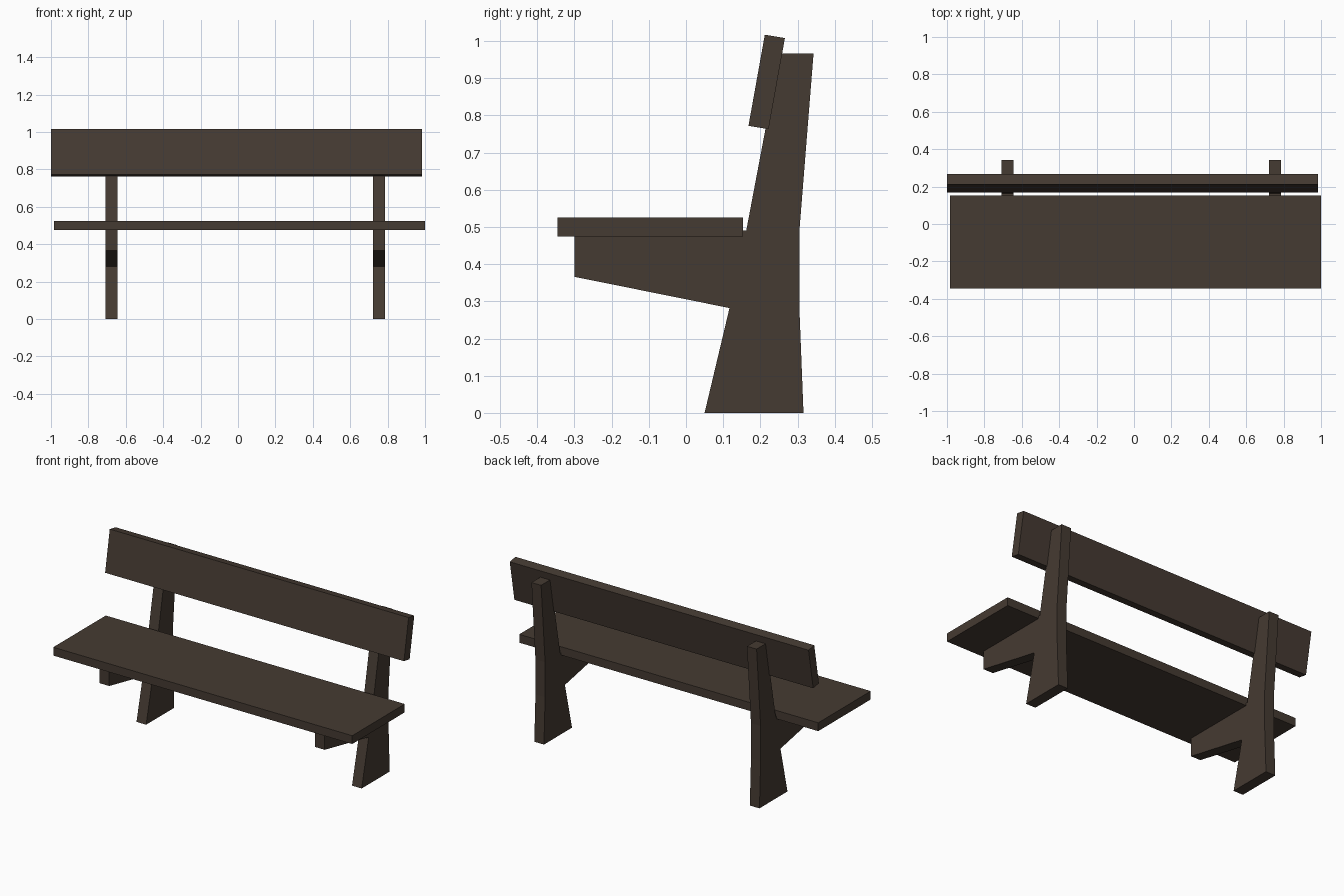
import bpy, bmesh

if "Cube" in bpy.data.objects:
    bpy.data.objects.remove(bpy.data.objects["Cube"])

wood = bpy.data.materials.new("dark_wood")
wood.diffuse_color = (0.06, 0.043, 0.032, 1)
wood.use_nodes = True
wood.node_tree.nodes["Principled BSDF"].inputs["Base Color"].default_value = wood.diffuse_color


def extrude_x(name, profile, x0, x1):
    """Solid made from a (y, z) profile swept from x0 to x1."""
    bm = bmesh.new()
    face = bm.faces.new([bm.verts.new((x0, y, z)) for y, z in profile])
    res = bmesh.ops.extrude_face_region(bm, geom=[face])
    moved = [g for g in res["geom"] if isinstance(g, bmesh.types.BMVert)]
    bmesh.ops.translate(bm, verts=moved, vec=(x1 - x0, 0, 0))
    bmesh.ops.recalc_face_normals(bm, faces=bm.faces)
    mesh = bpy.data.meshes.new(name)
    bm.to_mesh(mesh)
    bm.free()
    mesh.materials.append(wood)
    obj = bpy.data.objects.new(name, mesh)
    bpy.context.collection.objects.link(obj)
    return obj


# Seat plank
extrude_x("seat", [(-0.345, 0.475), (0.153, 0.475), (0.153, 0.525), (-0.345, 0.525)],
          -0.985, 1.0)

# Leaning backrest plank
extrude_x("backrest", [(0.168, 0.772), (0.222, 0.763), (0.266, 1.008), (0.212, 1.017)],
          -1.0, 0.984)

# Supports: tapered leg, seat bracket and back post in one piece
support = [(0.05, 0), (0.316, 0), (0.305, 0.28), (0.305, 0.49), (0.343, 0.966),
           (0.252, 0.966), (0.162, 0.49), (-0.3, 0.49), (-0.3, 0.366), (0.117, 0.282)]
for side, x in (("left", -0.677), ("right", 0.754)):
    extrude_x(side + "_support", support, x - 0.032, x + 0.032)
